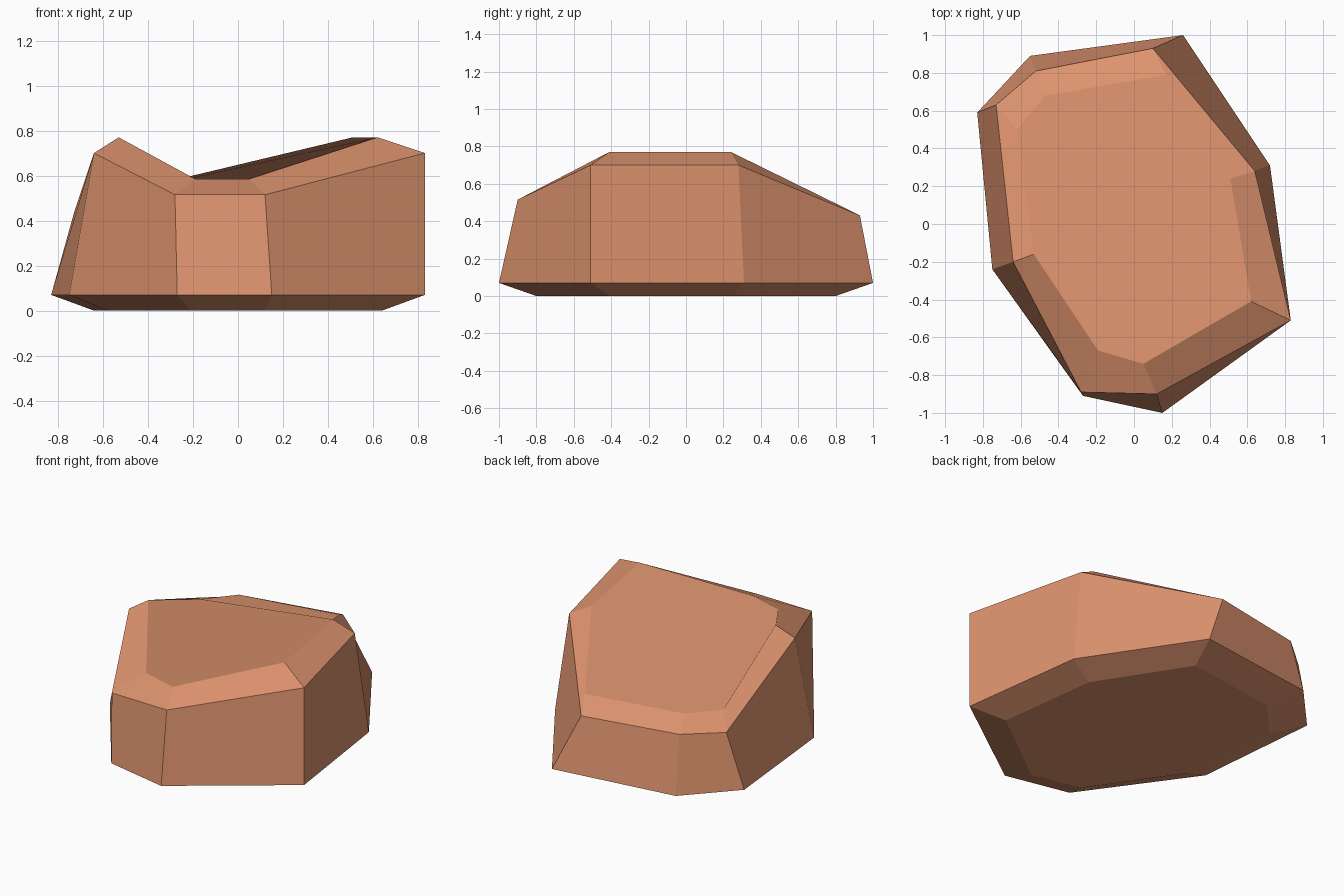
import bpy
import bmesh
from mathutils import Vector

cube = bpy.data.objects.get("Cube")
if cube:
    bpy.data.objects.remove(cube)

# One clay-brown colour
clay = bpy.data.materials.new("clay_brown")
clay.use_nodes = True
colour = (0.72, 0.29, 0.155, 1)
clay.diffuse_color = colour
clay.node_tree.nodes["Principled BSDF"].inputs["Base Color"].default_value = colour

# Outlines, counter-clockwise from the back corner
foot = [(.26, 1), (-.55, .89), (-.83, .59), (-.75, -.24),
        (-.27, -.91), (.15, -1), (.83, -.51), (.72, .31)]
shoulder = [(.10, .93), (-.52, .81), (-.73, .63), (-.64, -.20),
            (-.28, -.89), (.12, -.90), (.83, -.51), (.64, .28)]
crown = [(.17, .79), (-.47, .68), (-.62, .50), (-.53, -.16),
         (-.19, -.67), (.05, -.74), (.62, -.41), (.51, .24)]
back, front, ridge = .43, .515, .70
heights = [back] * 3 + [ridge] + [front] * 2 + [ridge] * 2
bevel = .07

bm = bmesh.new()


def ring(outline, levels):
    return [bm.verts.new((x, y, z)) for (x, y), z in zip(outline, levels)]


# Stacked rings from the ground to the crown
n = len(foot)
rings = [
    ring([(x * .77, y * .8) for x, y in foot], [0] * n),
    ring(foot, [bevel] * n),
    ring(shoulder, heights),
    ring(crown, [h + bevel for h in heights]),
]
for low, high in zip(rings, rings[1:]):
    for i in range(n):
        j = (i + 1) % n
        bm.faces.new((low[i], low[j], high[j], high[i]))
bm.faces.new(rings[0][::-1])

# Sagging top, fanned from the back-left corner
top = rings[3][2:] + rings[3][:2]
for a, b in zip(top[1:], top[2:]):
    face = bm.faces.new((top[0], a, b))
    face.smooth = True

mesh = bpy.data.meshes.new("rock")
bm.to_mesh(mesh)
bm.free()
mesh.materials.append(clay)

# Shade the top as a single facet
facets = [p for p in mesh.polygons if p.use_smooth]
top_normal = sum((p.normal * p.area for p in facets), Vector()).normalized()
normals = [Vector(p.normal) for p in mesh.polygons for _ in p.loop_indices]
for p in facets:
    for k in p.loop_indices:
        normals[k] = top_normal
mesh.normals_split_custom_set(normals)

rock = bpy.data.objects.new("rock", mesh)
bpy.context.collection.objects.link(rock)
